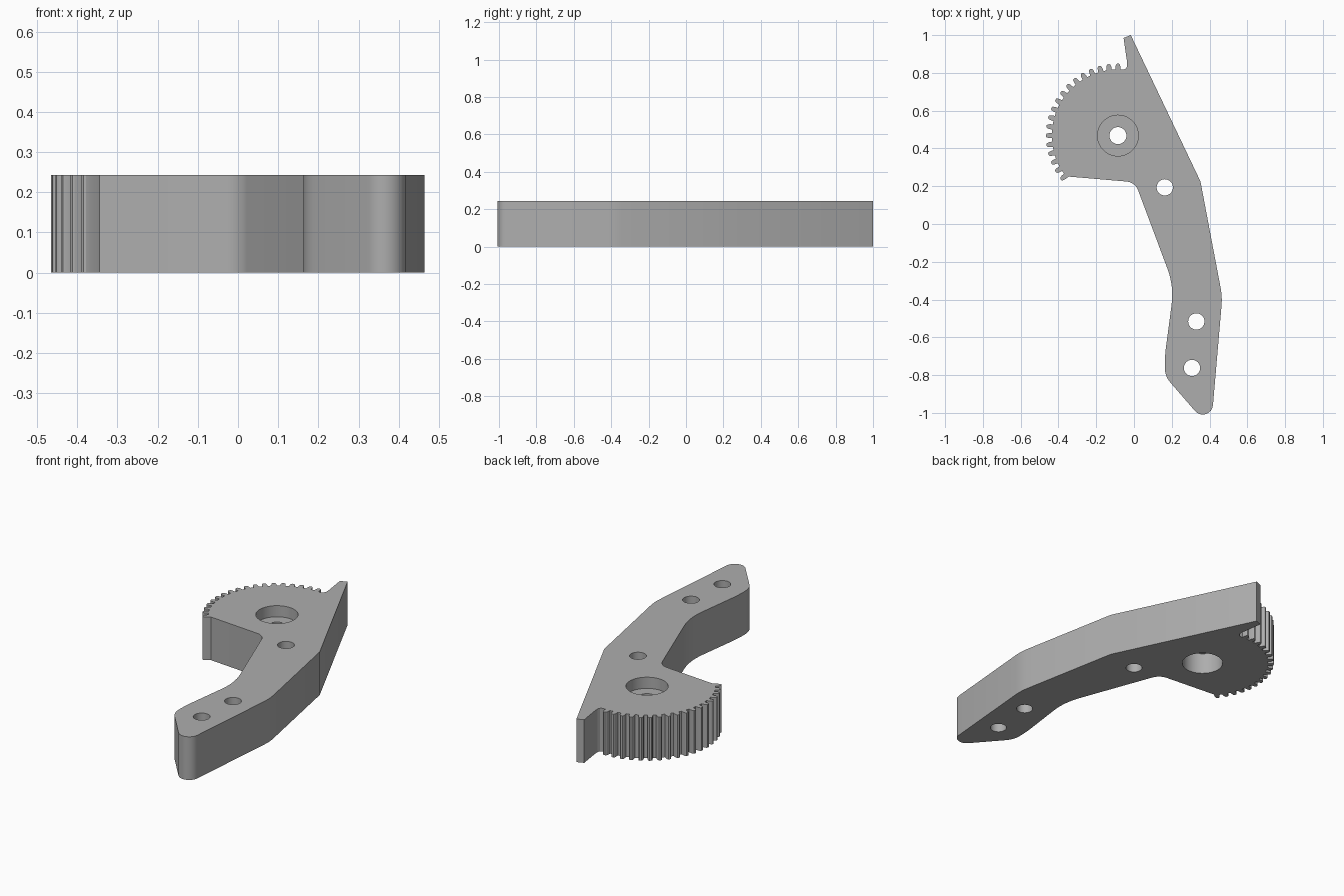
import bpy, bmesh, math
from mathutils import Vector

if "Cube" in bpy.data.objects:
    bpy.data.objects.remove(bpy.data.objects["Cube"])

T = 0.243                          # plate thickness
HUB = Vector((-0.085, 0.468))      # sector gear centre

mat = bpy.data.materials.new("machined grey")
mat.diffuse_color = (0.42, 0.42, 0.42, 1)
mat.use_nodes = True
mat.node_tree.nodes["Principled BSDF"].inputs["Base Color"].default_value = mat.diffuse_color


def fillet(prev, corner, nxt, r, steps=8):
    """Points of a rounded corner, tangent to both edges."""
    p, c, n = Vector(prev), Vector(corner), Vector(nxt)
    if r == 0:
        return [c]
    a, b = (p - c).normalized(), (n - c).normalized()
    half = a.angle(b) / 2
    centre = c + (a + b).normalized() * r / math.sin(half)
    start, end = c + a * r / math.tan(half) - centre, c + b * r / math.tan(half) - centre
    total = start.angle(end)
    return [centre + (start * math.sin(total * (1 - i / steps)) + end * math.sin(total * i / steps))
            / math.sin(total) for i in range(steps + 1)]


def polar(r, deg):
    a = math.radians(deg)
    return HUB + Vector((math.cos(a), math.sin(a))) * r


def prism(name, points, z0, z1):
    bm = bmesh.new()
    face = bm.faces.new([bm.verts.new((p[0], p[1], z0)) for p in points])
    ext = bmesh.ops.extrude_face_region(bm, geom=[face])
    verts = [g for g in ext["geom"] if isinstance(g, bmesh.types.BMVert)]
    bmesh.ops.translate(bm, verts=verts, vec=(0, 0, z1 - z0))
    bmesh.ops.recalc_face_normals(bm, faces=bm.faces)
    me = bpy.data.meshes.new(name)
    bm.to_mesh(me)
    bm.free()
    me.materials.append(mat)
    ob = bpy.data.objects.new(name, me)
    bpy.context.collection.objects.link(ob)
    return ob


# Arm outline, clockwise: x, y, corner radius
corners = [
    (-0.055, 0.985, 0), (-0.017, 1.0, 0), (0.352, 0.225, 0), (0.4675, -0.385, 0.35),
    (0.407, -1.087, 0.054), (0.163, -0.805, 0.12), (0.163, -0.70, 0.8),
    (0.212, -0.33, 0.4), (0.006, 0.221, 0.07), (-0.345, 0.251, 0),
]
outline = []
for i, (x, y, r) in enumerate(corners):
    outline += fillet(corners[i - 1][:2], (x, y), corners[(i + 1) % len(corners)][:2], r)

# Gear teeth along the sector
for k in range(17, -1, -1):
    mid = 90 + 7.5 * k
    profile = [(0.350, 2.3), (0.366, 2.0), (0.377, 1.5), (0.381, 0.8)]
    if k < 17:
        outline.append(polar(0.350, mid + 2.3))
    outline += [polar(r, mid + w) for r, w in profile[1:]]
    outline += [polar(r, mid - w) for r, w in reversed(profile)]

# Relief between last tooth and stop finger
outline += [Vector(p) for p in [(-0.053, 0.817), (-0.042, 0.824), (-0.036, 0.838), (-0.037, 0.86)]]
plate = prism("sector_gear_arm", outline, 0, T)


def drill(name, centre, r, z0, z1):
    pts = [(centre[0] + r * math.cos(a), centre[1] + r * math.sin(a))
           for a in (i * math.tau / 48 for i in range(48))]
    cutter = prism(name, pts, z0, z1)
    mod = plate.modifiers.new(name, "BOOLEAN")
    mod.operation, mod.solver, mod.object = "DIFFERENCE", "EXACT", cutter
    bpy.context.view_layer.objects.active = plate
    bpy.ops.object.modifier_apply(modifier=name)
    bpy.data.objects.remove(cutter)


# Mounting holes, pivot bore, and recesses on both faces
for i, c in enumerate([(0.163, 0.194), (0.33, -0.516), (0.307, -0.762)]):
    drill(f"mounting_hole_{i}", c, 0.043, -0.1, T + 0.1)
drill("pivot_bore", HUB, 0.045, -0.1, T + 0.1)
drill("upper_recess", HUB, 0.108, T - 0.063, T + 0.1)
drill("lower_recess", HUB, 0.108, -0.1, 0.12)

bpy.ops.object.select_all(action="DESELECT")
plate.select_set(True)
bpy.context.view_layer.objects.active = plate
bpy.ops.object.shade_smooth_by_angle(angle=math.radians(25))
